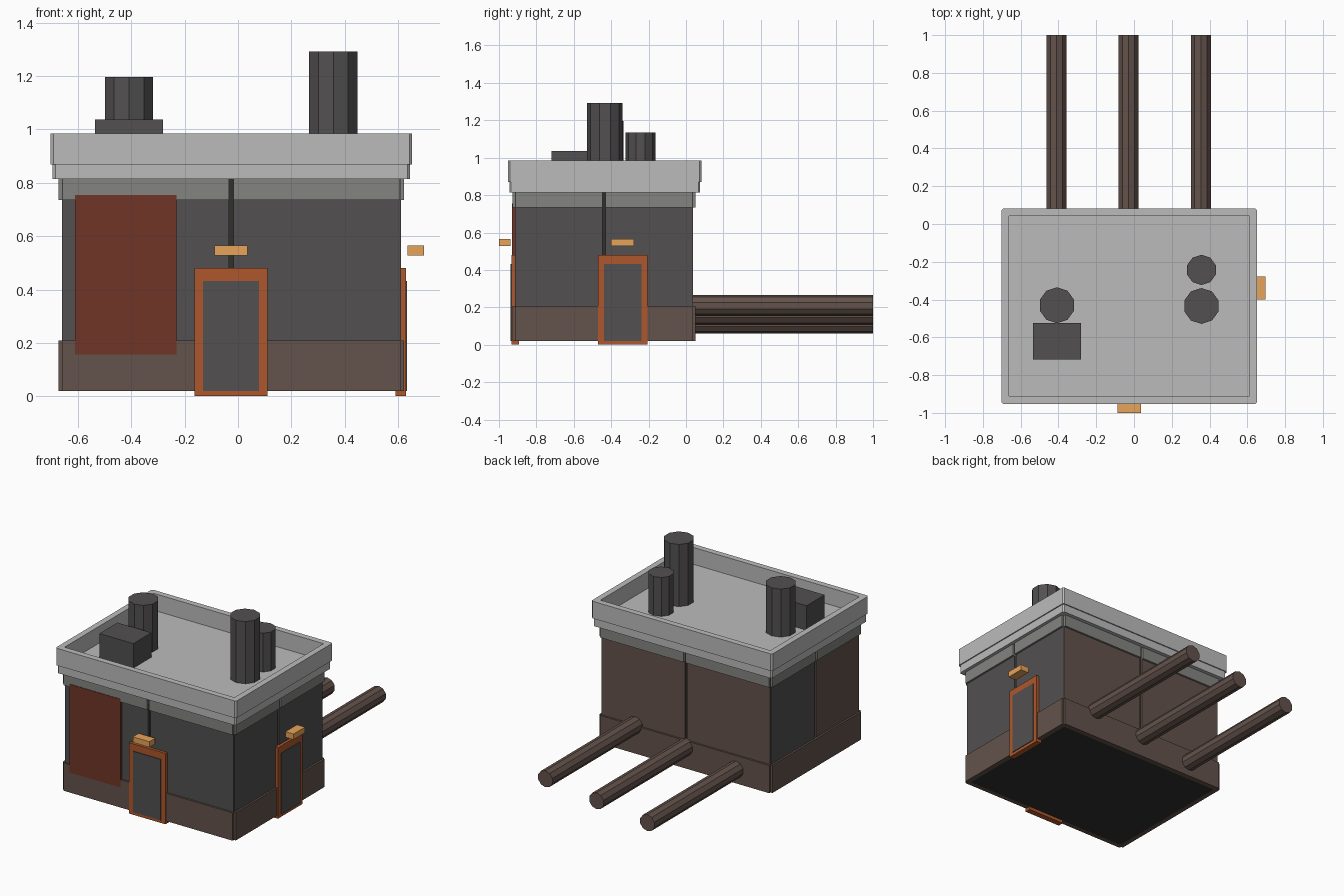
import bpy, bmesh, math
from mathutils import Matrix, Vector

if "Cube" in bpy.data.objects:
    bpy.data.objects.remove(bpy.data.objects["Cube"])


def mat(name, r, g, b):
    m = bpy.data.materials.new(name)
    m.diffuse_color = (r, g, b, 1)
    m.use_nodes = True
    m.node_tree.nodes["Principled BSDF"].inputs["Base Color"].default_value = m.diffuse_color
    return m


LIGHT = mat("light_concrete", 0.50, 0.50, 0.50)
MID = mat("mid_concrete", 0.23, 0.23, 0.22)
DARK = mat("dark_wall", 0.085, 0.08, 0.08)
BLACK = mat("core_dark", 0.03, 0.03, 0.028)
BROWN = mat("brown_wall", 0.125, 0.085, 0.07)
RED = mat("red_panel", 0.16, 0.035, 0.02)
ORANGE = mat("orange_frame", 0.42, 0.095, 0.025)
LAMP = mat("lamp_yellow", 0.80, 0.37, 0.10)


def finish(name, bm, material):
    bmesh.ops.recalc_face_normals(bm, faces=bm.faces[:])
    me = bpy.data.meshes.new(name)
    bm.to_mesh(me)
    bm.free()
    me.materials.append(material)
    ob = bpy.data.objects.new(name, me)
    bpy.context.collection.objects.link(ob)
    return ob


def box_bm(lo, hi):
    lo, hi = Vector(lo), Vector(hi)
    bm = bmesh.new()
    m = Matrix.Translation((lo + hi) / 2) @ Matrix.Diagonal((*(hi - lo), 1))
    bmesh.ops.create_cube(bm, size=1, matrix=m)
    return bm


def box(name, lo, hi, material):
    return finish(name, box_bm(lo, hi), material)


def tube(name, r, start, length, material, along_y=False):
    # ten-sided cylinder with flats facing +-x
    bm = bmesh.new()
    bmesh.ops.create_cone(bm, cap_ends=True, segments=10, radius1=r, radius2=r, depth=length)
    if abs(max(v.co.x for v in bm.verts) - r) < 1e-4:
        bmesh.ops.rotate(bm, verts=bm.verts, matrix=Matrix.Rotation(math.pi / 2, 3, 'Z'))
    bmesh.ops.translate(bm, verts=bm.verts, vec=(0, 0, length / 2))
    if along_y:
        bmesh.ops.rotate(bm, verts=bm.verts, matrix=Matrix.Rotation(-math.pi / 2, 3, 'X'))
    bmesh.ops.translate(bm, verts=bm.verts, vec=start)
    return finish(name, bm, material)


X0, X1, Y0, Y1 = -0.66, 0.61, -0.914, 0.037
CX, CY = (X0 + X1) / 2, (Y0 + Y1) / 2

# inner core seen through the panel gaps and from below
box("core", (X0 + .012, Y0 + .012, .021), (X1 - .012, Y1 - .012, .83), BLACK)


def side_box(name, side, a, b, z0, z1, out, material):
    """Slab on one wall, from a to b along it, standing out by 'out'."""
    lo, hi = {
        "front": ((a, Y0 - out, z0), (b, Y0 + .02, z1)),
        "back": ((a, Y1 - .02, z0), (b, Y1 + out, z1)),
        "left": ((X0 - out, a, z0), (X0 + .02, b, z1)),
        "right": ((X1 - .02, a, z0), (X1 + out, b, z1)),
    }[side]
    return box(f"{side}_{name}", lo, hi, material)


# each wall: two panels with a narrow seam, a plinth and a top band
colours = {"front": (DARK, DARK), "right": (DARK, DARK),
           "back": (BROWN, BROWN), "left": (BROWN, DARK)}
for side, mats in colours.items():
    a, b, c = (X0, X1, CX) if side in ("front", "back") else (Y0, Y1, CY)
    halves = ((a + .003, c - .008), (c + .008, b - .003))
    for i, ((p, q), m) in enumerate(zip(halves, mats)):
        side_box(f"wall_{i}", side, p, q, .2, .82, 0, m)
        side_box(f"band_{i}", side, p, q, .735, .822, .013, MID)
    side_box("plinth", side, a + .001, b - .001, .02, .208, .013, BROWN)

# doors with frame, slab and lamp on front and right walls
for side, s, e in (("front", -.163, .11), ("right", -.471, -.206)):
    w = .032
    side_box("door_frame_left", side, s, s + w, 0, .48, .019, ORANGE)
    side_box("door_frame_right", side, e - w, e, 0, .48, .019, ORANGE)
    side_box("door_frame_top", side, s + w, e - w, .432, .48, .019, ORANGE)
    side_box("door_frame_sill", side, s + w, e - w, 0, .02, .019, ORANGE)
    side_box("door_slab", side, s + w, e - w, .02, .432, .024, DARK)
box("front_lamp", (-.088, -1, .527), (.036, -.937, .565), LAMP)
box("right_lamp", (.636, -.401, .527), (.697, -.278, .565), LAMP)

# large red panel
side_box("red_panel", "front", -.611, -.23, .157, .755, .016, RED)

# cornice slab and recessed parapet, corners slightly chamfered
for name, g, z0, z1 in (("cornice", .0345, .815, .87), ("parapet", .042, .869, .985)):
    bm = box_bm((X0 - g, Y0 - g + .004, z0), (X1 + g, Y1 + g + .004, z1))
    edges = [e for e in bm.edges if abs(e.verts[0].co.z - e.verts[1].co.z) > .01]
    bmesh.ops.bevel(bm, geom=edges, offset=.01, segments=1, affect='EDGES')
    if name == "parapet":
        top = max(bm.faces, key=lambda f: f.calc_center_median().z)
        bmesh.ops.inset_region(bm, faces=[top], thickness=.044)
        walls = bmesh.ops.extrude_discrete_faces(bm, faces=[top])["faces"]
        bmesh.ops.translate(bm, verts=walls[0].verts[:], vec=(0, 0, -.114))
    finish(name, bm, LIGHT)

# roof chimneys and vent box
for name, r, x, y, z in (("tall_chimney", .095, .357, -.434, 1.292),
                         ("short_chimney", .08, .357, -.243, 1.134),
                         ("left_chimney", .095, -.408, -.43, 1.196)):
    tube(name, r, (x, y, .86), z - .86, DARK)
box("vent_box", (-.536, -.718, .86), (-.281, -.525, 1.037), DARK)

# three pipes leaving the back wall at stepped heights
for i, (x, z) in enumerate(((-.41, .116), (-.029, .1625), (.354, .209))):
    tube(f"back_pipe_{i}", .0557, (x, .02, z), .98, BROWN, along_y=True)
